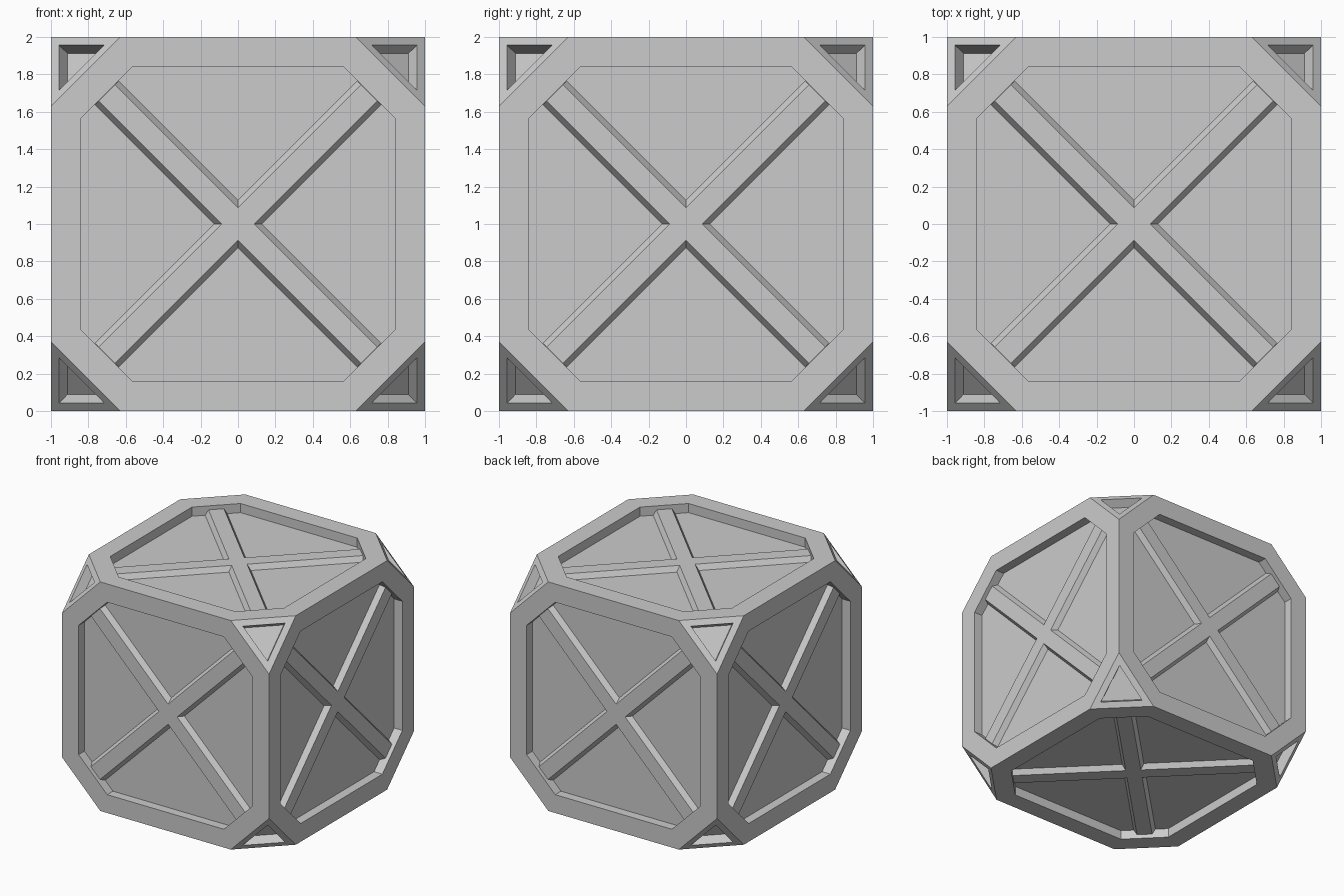
import bpy, bmesh, math
from mathutils import Vector, Matrix

cube = bpy.data.objects.get("Cube")
if cube:
    bpy.data.objects.remove(cube, do_unlink=True)

RECESS = 0.08      # depth of every sunken panel
BAR_TOP = 0.035    # bar tops sit this far below the frame

grey = bpy.data.materials.new("light_grey")
grey.use_nodes = True
colour = (0.6, 0.6, 0.6, 1)
grey.diffuse_color = colour
grey.node_tree.nodes["Principled BSDF"].inputs["Base Color"].default_value = colour


def finish(bm, name):
    bmesh.ops.recalc_face_normals(bm, faces=bm.faces)
    mesh = bpy.data.meshes.new(name)
    bm.to_mesh(mesh)
    bm.free()
    mesh.materials.append(grey)
    obj = bpy.data.objects.new(name, mesh)
    obj.location.z = 1
    bpy.context.collection.objects.link(obj)
    return obj


def sink(bm, faces, border):
    """Inset faces to leave a frame, then push them straight in."""
    bmesh.ops.inset_individual(bm, faces=faces, thickness=border, use_even_offset=True)
    for face in bmesh.ops.extrude_discrete_faces(bm, faces=faces)["faces"]:
        bmesh.ops.translate(bm, verts=face.verts, vec=-RECESS * face.normal.normalized())


# Crate body: cube with cut corners and sunken panels
bm = bmesh.new()
bmesh.ops.create_cube(bm, size=2)
bmesh.ops.bevel(bm, geom=bm.verts[:], offset=0.37, segments=1, affect='VERTICES')
bm.normal_update()
panels = [f for f in bm.faces if len(f.verts) == 8]
corners = [f for f in bm.faces if len(f.verts) == 3]
sink(bm, panels, 0.16)
sink(bm, corners, 0.053)
finish(bm, "crate_body")


def cross_outline(half_width, reach, z):
    """Twelve-point plus shape turned into an X."""
    points = []
    for k in range(4):
        turn = Matrix.Rotation(math.radians(45 + 90 * k), 3, 'Z')
        for x, y in ((reach, -half_width), (reach, half_width), (half_width, half_width)):
            points.append(turn @ Vector((x, y, z)))
    return points


# Cross braces: one bevel-sided X in each sunken panel
sides = {"right": (-1, 0, 0), "left": (1, 0, 0), "front": (0, -1, 0),
         "back": (0, 1, 0), "bottom": (0, 0, -1), "top": (0, 0, 1)}
for side, normal in sides.items():
    bm = bmesh.new()
    base = [bm.verts.new(p) for p in cross_outline(0.089, 0.992, 1 - RECESS)]
    top = [bm.verts.new(p) for p in cross_outline(0.062, 0.992, 1 - BAR_TOP)]
    bm.faces.new(top)
    bm.faces.new(base[::-1])
    for i in range(len(base)):
        j = (i + 1) % len(base)
        bm.faces.new((base[i], base[j], top[j], top[i]))
    facing = Vector(normal).to_track_quat('Z', 'Y').to_matrix().to_4x4()
    bm.transform(facing)
    finish(bm, side + "_cross_brace")
